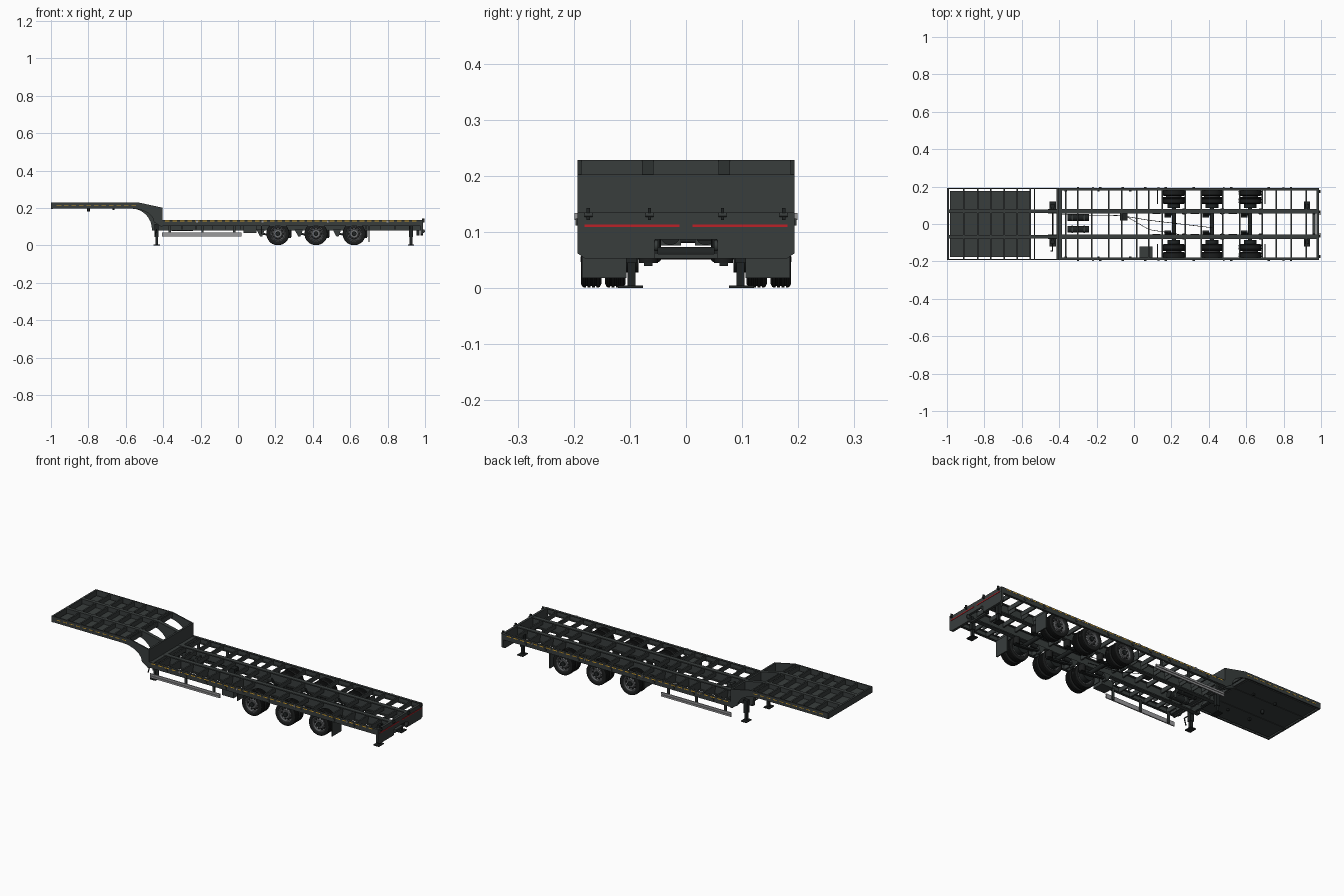
import bpy, bmesh, math
from mathutils import Matrix, Vector

def mat(name, r, g, b):
    m = bpy.data.materials.new(name)
    m.diffuse_color = (r, g, b, 1)
    return m

STEEL = mat("dark steel", 0.040, 0.047, 0.046)
DARK = mat("black steel", 0.014, 0.017, 0.017)
RUBBER = mat("rubber", 0.011, 0.012, 0.012)
RIM = mat("rim grey", 0.13, 0.135, 0.14)
ALU = mat("light aluminium", 0.32, 0.32, 0.33)
RED = mat("red tape", 0.5, 0.015, 0.02)
YELLOW = mat("yellow tape", 0.65, 0.36, 0.03)

def finish(name, bm, m, mirror=False, smooth=False):
    bmesh.ops.recalc_face_normals(bm, faces=bm.faces[:])
    me = bpy.data.meshes.new(name)
    bm.to_mesh(me)
    bm.free()
    me.materials.append(m)
    ob = bpy.data.objects.new(name, me)
    bpy.context.collection.objects.link(ob)
    if mirror:
        mod = ob.modifiers.new("mirror", 'MIRROR')
        mod.use_axis = (False, True, False)
    if smooth:
        bpy.ops.object.select_all(action='DESELECT')
        ob.select_set(True)
        bpy.context.view_layer.objects.active = ob
        bpy.ops.object.shade_smooth_by_angle(angle=math.radians(35))
    return ob

def boxes(name, items, m, mirror=False):
    """items: (x0, x1, y0, y1, z0, z1)"""
    bm = bmesh.new()
    for x0, x1, y0, y1, z0, z1 in items:
        M = Matrix.Translation(((x0 + x1) / 2, (y0 + y1) / 2, (z0 + z1) / 2))
        bmesh.ops.create_cube(bm, size=1, matrix=M @ Matrix.Diagonal((x1 - x0, y1 - y0, z1 - z0, 1)))
    return finish(name, bm, m, mirror)

def prisms(name, items, m, mirror=False, axis='y'):
    """items: (2D profile, a, b); profile is xz extruded in y, or yz extruded in x"""
    bm = bmesh.new()
    for pts, a, b in items:
        P = (lambda p, t: (p[0], t, p[1])) if axis == 'y' else (lambda p, t: (t, p[0], p[1]))
        f = bm.faces.new([bm.verts.new(P(p, a)) for p in pts])
        g = bmesh.ops.extrude_face_region(bm, geom=[f])
        d = Vector((0, b - a, 0)) if axis == 'y' else Vector((b - a, 0, 0))
        bmesh.ops.translate(bm, verts=[v for v in g['geom'] if isinstance(v, bmesh.types.BMVert)], vec=d)
    return finish(name, bm, m, mirror)

def rods(name, items, m, mirror=False, n=16):
    """items: (start, end, radius)"""
    bm = bmesh.new()
    for p, q, r in items:
        p, q = Vector(p), Vector(q)
        rot = Vector((0, 0, 1)).rotation_difference(q - p).to_matrix().to_4x4()
        bmesh.ops.create_cone(bm, cap_ends=True, segments=n, radius1=r, radius2=r,
                              depth=(q - p).length, matrix=Matrix.Translation((p + q) / 2) @ rot)
    return finish(name, bm, m, mirror, True)

def lathe(name, jobs, m, n=40, mirror=True):
    """jobs: (closed profile of (y, radius), cx, cz), spun about the y direction"""
    bm = bmesh.new()
    for prof, cx, cz in jobs:
        rings = [[bm.verts.new((cx + r * math.cos(t), y, cz + r * math.sin(t))) for y, r in prof]
                 for t in (2 * math.pi * i / n for i in range(n))]
        k = len(prof)
        for i in range(n):
            A, B = rings[i], rings[(i + 1) % n]
            for j in range(k):
                bm.faces.new((A[j], A[(j + 1) % k], B[(j + 1) % k], B[j]))
    return finish(name, bm, m, mirror, True)

AX = (0.213, 0.417, 0.621)
CZ, R = 0.0625, 0.0615

# Gooseneck: swan-shaped side rails, inner beams, cross bars and floor plate
def curve(x0, z0, x1, z1, n=8):
    return [(x0 + (x1 - x0) * math.sin(t), z1 + (z0 - z1) * math.cos(t))
            for t in (i * math.pi / 2 / n for i in range(n + 1))]

top = [(-0.41, 0.203), (-0.53, 0.229), (-0.998, 0.229), (-0.998, 0.197)]
side = top + curve(-0.57, 0.197, -0.45, 0.125) + [(-0.41, 0.10)]
inner = top + curve(-0.57, 0.197, -0.46, 0.085) + [(-0.41, 0.085)]
prisms("gooseneck_side_rail", [(side, 0.186, 0.193)], STEEL, True)
prisms("gooseneck_beam", [(inner, 0.058, 0.078)], STEEL, True)
boxes("gooseneck_floor_plate", [(-0.985, -0.56, -0.177, 0.177, 0.199, 0.204)], STEEL)
boxes("gooseneck_cross_bars", [(-1, -0.99, -0.193, 0.193, 0.196, 0.229)] +
      [(x - 0.004, x + 0.004, -0.188, 0.188, 0.202, 0.227)
       for x in (-0.91, -0.835, -0.765, -0.695, -0.625, -0.555)] +
      [(-0.535, -0.528, -0.19, 0.19, 0.203, 0.2285)], STEEL)
boxes("gooseneck_back_panel", [(-0.415, -0.405, -0.193, 0.193, 0.10, 0.203)], STEEL)
rods("kingpin", [((-0.80, 0, 0.182), (-0.80, 0, 0.2), 0.008)], DARK)
boxes("coupling_tabs", [(-0.805, -0.795, 0.09, 0.10, 0.185, 0.2), (-0.67, -0.66, 0.09, 0.10, 0.19, 0.2)], DARK, True)

# Main deck: I-beams, outer channel rails and cross members
boxes("main_beam", [(-0.46, 0.975, 0.064, 0.071, 0.08, 0.132),
                    (-0.46, 0.975, 0.056, 0.079, 0.127, 0.133),
                    (-0.46, 0.975, 0.056, 0.079, 0.079, 0.085)], STEEL, True)
boxes("deck_side_rail", [(-0.41, 0.985, 0.188, 0.193, 0.104, 0.135),
                         (-0.41, 0.985, 0.180, 0.190, 0.131, 0.135),
                         (-0.41, 0.985, 0.180, 0.190, 0.104, 0.107)], STEEL, True)
XS = (-0.365, -0.30, -0.225, -0.135, -0.065, 0.015, 0.08, 0.15, 0.275, 0.36, 0.475, 0.565, 0.685, 0.76, 0.84, 0.92)
boxes("deck_cross_members", [(x - 0.004, x + 0.004, -0.188, 0.188, 0.106, 0.129) for x in XS] +
      [(-0.405, -0.385, -0.188, 0.188, 0.106, 0.132)], STEEL)
boxes("outrigger_gussets", [(x - 0.002, x + 0.002, 0.071, 0.12, 0.086, 0.108) for x in XS if x < 0.1 or x > 0.68], STEEL, True)

# Reflective tape dashes and lashing tabs along both sides
boxes("side_reflectors", [(-0.97 + i * 0.04, -0.945 + i * 0.04, 0.193, 0.1938, 0.213, 0.217) for i in range(11)] +
      [(-0.39 + i * 0.04, -0.365 + i * 0.04, 0.193, 0.1938, 0.127, 0.132) for i in range(34)], YELLOW, True)
boxes("lashing_tabs", [(x - 0.006, x + 0.006, 0.192, 0.197, 0.112, 0.124)
                       for x in (-0.3, -0.18, -0.06, 0.06, 0.17, 0.32, 0.52, 0.72, 0.84)], STEEL, True)
boxes("side_marker_lamps", [(x - 0.005, x + 0.005, 0.193, 0.199, 0.122, 0.134) for x in (-0.22, 0.13, 0.48, 0.8)], ALU, True)

# Rear board with centre cutout, red tape, hinges and stake posts
half = [(0.193, 0.062), (0.193, 0.135), (-0.193, 0.135), (-0.193, 0.062), (-0.18, 0.053), (-0.107, 0.053),
        (-0.055, 0.053), (-0.055, 0.087), (0.055, 0.087), (0.055, 0.053), (0.107, 0.053), (0.18, 0.053)]
prisms("rear_board", [(half, 0.975, 0.988)], STEEL, axis='x')
boxes("rear_red_tape", [(0.988, 0.990, 0.012, 0.181, 0.109, 0.114)], RED, True)
boxes("rear_posts", [(0.985, 0.996, y - 0.003, y + 0.003, 0.122, 0.143) for y in (0.065, 0.174)], DARK, True)
rods("rear_post_hinges", [((0.994, y - 0.007, 0.131), (0.994, y + 0.007, 0.131), 0.004) for y in (0.065, 0.174)] +
     [((0.99, 0.05, 0.076), (0.99, 0.056, 0.076), 0.01)], STEEL, True)
boxes("rear_lower_bar", [(0.955, 0.97, -0.055, 0.055, 0.053, 0.061)], STEEL)
boxes("rear_bar_hanger", [(0.955, 0.97, 0.05, 0.06, 0.053, 0.085)], DARK, True)

# Landing legs front and rear
def legs(name, x, y, ztop):
    boxes(name, [(x - 0.011, x + 0.011, y - 0.010, y + 0.010, 0.045, ztop),
                 (x - 0.007, x + 0.007, y - 0.007, y + 0.007, 0.004, 0.05),
                 (x - 0.017, x + 0.017, y - 0.02, y + 0.024, 0, 0.005),
                 (x - 0.006, x + 0.006, 0.07, y, 0.09, 0.108)], DARK, True)
legs("front_landing_leg", -0.435, 0.097, 0.115)
legs("rear_support_leg", 0.925, 0.097, 0.112)
rods("landing_leg_shaft", [((-0.435, -0.1, 0.085), (-0.435, 0.1, 0.085), 0.004),
                           ((-0.435, -0.1, 0.085), (-0.435, -0.145, 0.085), 0.003),
                           ((-0.435, -0.145, 0.086), (-0.445, -0.145, 0.05), 0.003)], DARK)

# Side guards with hangers
boxes("side_guard", [(-0.405, 0.02, 0.182, 0.188, 0.047, 0.057), (-0.405, 0.02, 0.182, 0.188, 0.060, 0.070),
                     (-0.405, 0.02, 0.182, 0.184, 0.050, 0.068)], ALU, True)
boxes("side_guard_hangers", [(x - 0.006, x + 0.006, 0.175, 0.183, 0.047, 0.11) for x in (-0.365, -0.19, -0.02)], STEEL, True)

# Wheels: grooved dual tyres, dished rims, hubs, holes and nuts
def tyre(y0, y1):
    w = y1 - y0
    p = [(y0 + 0.003, 0.041), (y0, 0.046), (y0, 0.055), (y0 + 0.003, R - 0.001)]
    for k in (0.28, 0.5, 0.72):
        c = y0 + w * k
        p += [(c - 0.0015, R), (c - 0.001, R - 0.003), (c + 0.001, R - 0.003), (c + 0.0015, R)]
    return p + [(y1 - 0.003, R - 0.001), (y1, 0.055), (y1, 0.046), (y1 - 0.003, 0.041)]
lathe("tyres", [(tyre(a, b), x, CZ) for x in AX for a, b in ((0.108, 0.144), (0.151, 0.187))], RUBBER)
rim = [(0.110, 0.0415), (0.184, 0.0415), (0.184, 0.038), (0.172, 0.036), (0.168, 0.030), (0.178, 0.022),
       (0.178, 0.0005), (0.140, 0.0005), (0.140, 0.037), (0.110, 0.038)]
lathe("rims", [(rim, x, CZ) for x in AX], RIM)
def around(x, r, n, ya, yb, rad):
    ts = [2 * math.pi * i / n for i in range(n)]
    return [((x + r * math.cos(t), ya, CZ + r * math.sin(t)), (x + r * math.cos(t), yb, CZ + r * math.sin(t)), rad) for t in ts]
rods("rim_holes", [h for x in AX for h in around(x, 0.0295, 10, 0.168, 0.1745, 0.0042)], RUBBER, True, 10)
rods("wheel_nuts", [h for x in AX for h in around(x, 0.0185, 10, 0.177, 0.182, 0.0018)], ALU, True, 6)
rods("wheel_hubs", [((x, 0.17, CZ), (x, 0.187, CZ), 0.012) for x in AX], DARK, True, 20)

# Axles, brake drums, trailing arms, hangers and air springs
rods("axles", [((x, -0.14, CZ), (x, 0.14, CZ), 0.011) for x in AX], DARK)
rods("brake_drums", [((x, 0.085, CZ), (x, 0.138, CZ), 0.034) for x in AX], DARK, True, 28)
prisms("trailing_arms", [([(x - 0.09, 0.068), (x - 0.09, 0.058), (x, 0.044), (x + 0.07, 0.040),
                           (x + 0.07, 0.046), (x, 0.056)], 0.06, 0.075) for x in AX], DARK, True)
prisms("suspension_hangers", [([(x - 0.115, 0.085), (x - 0.095, 0.048), (x - 0.083, 0.048), (x - 0.07, 0.085)],
                               0.054, 0.08) for x in AX], STEEL, True)
rods("air_springs", [((x + 0.055, 0.067, 0.045), (x + 0.055, 0.067, 0.082), 0.017) for x in AX], RUBBER, True, 20)
rods("brake_chambers", [((x - 0.05, 0.045, 0.062), (x - 0.015, 0.045, 0.062), 0.011) for x in AX], DARK, True)
rods("shock_absorbers", [((x, 0.05, 0.05), (x - 0.045, 0.05, 0.105), 0.005) for x in AX], DARK, True, 10)

# Mudflaps and wheel-row spray plates
boxes("rear_mudflap", [(0.697, 0.703, 0.106, 0.185, 0.018, 0.106)], STEEL, True)
boxes("front_spray_plate", [(0.124, 0.128, 0.106, 0.185, 0.06, 0.106)], STEEL, True)

# Air tanks, tool box, valve box and air lines
rods("air_tanks", [((-0.355, y, 0.095), (-0.24, y, 0.095), 0.018) for y in (0.035, -0.028)], DARK, n=24)
boxes("tank_straps", [(x - 0.004, x + 0.004, y - 0.019, y + 0.019, 0.076, 0.115)
                      for x in (-0.33, -0.265) for y in (0.035, -0.028)], STEEL)
boxes("tool_box", [(0.03, 0.10, -0.182, -0.12, 0.066, 0.104)], STEEL)
boxes("valve_box", [(-0.075, -0.035, 0.02, 0.055, 0.085, 0.112)], DARK)
rods("air_lines", [((-0.4, 0.05, 0.1), (-0.07, 0.045, 0.1), 0.0015)] +
     [((-0.04, 0.04, 0.1), (0.08, a, 0.1), 0.0015) for a in (0.02, -0.03)] +
     [((0.08, 0.02, 0.1), (0.42, -0.02, 0.1), 0.0015), ((0.08, -0.03, 0.1), (0.24, -0.055, 0.1), 0.0015)], DARK, n=6)
